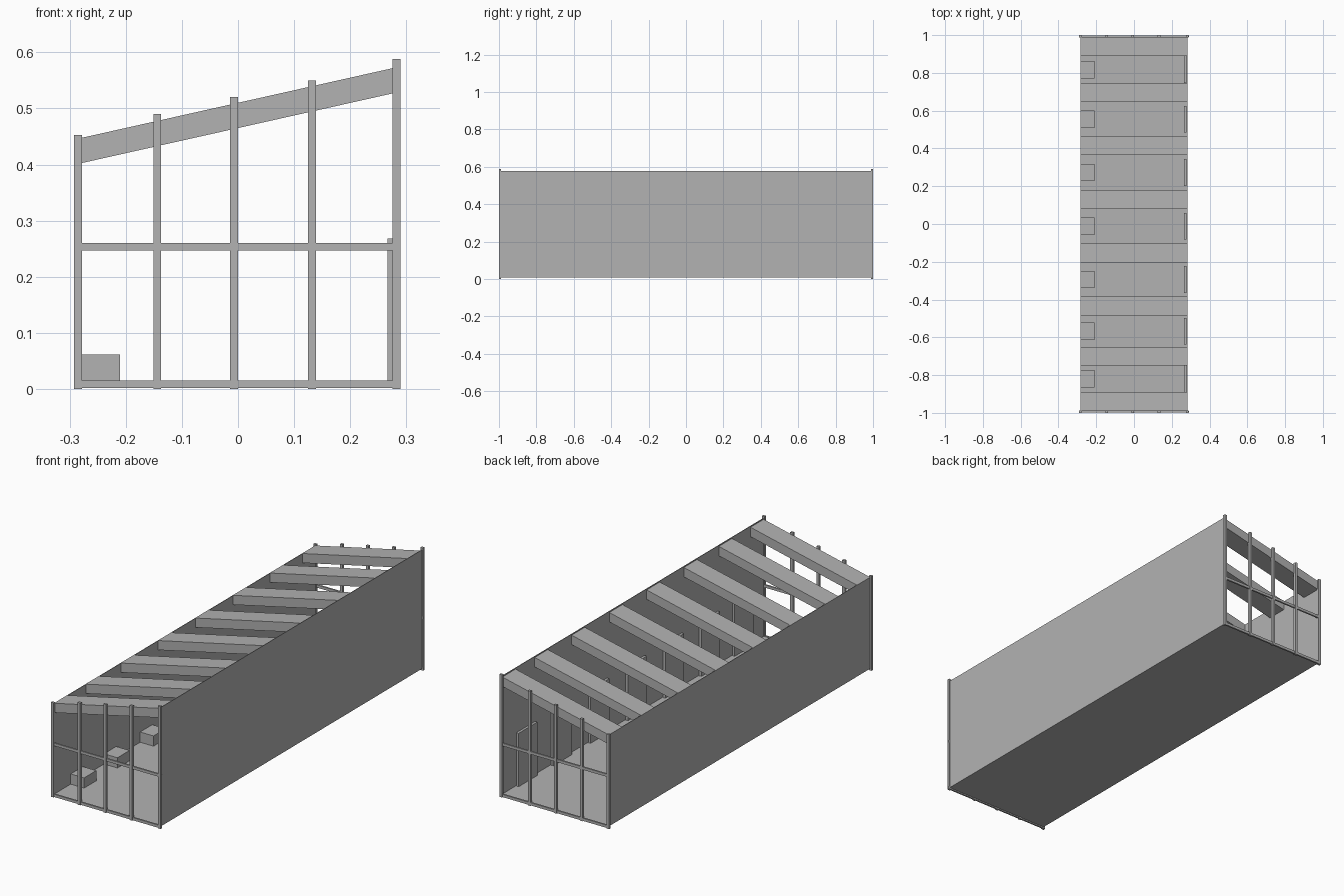
import bpy
import bmesh

cube = bpy.data.objects.get("Cube")
if cube:
    bpy.data.objects.remove(cube, do_unlink=True)

grey = bpy.data.materials.new("plain_grey")
grey.use_nodes = True
colour = (0.448, 0.448, 0.448, 1)
grey.diffuse_color = colour
grey.node_tree.nodes["Principled BSDF"].inputs["Base Color"].default_value = colour

LOW, HIGH = -0.284, 0.284      # outer faces of the two side walls
END = 0.99                     # inner face of the end frames


def roof_z(x):
    """Height of the sloping roof line."""
    return 0.51 + 0.224 * x


def block(name, x, y, z, slope=0.0):
    """Box between (min, max) ranges; slope shears it upward along x."""
    bm = bmesh.new()
    bmesh.ops.create_cube(bm, size=1)
    for v in bm.verts:
        v.co = [r[0] if c < 0 else r[1] for c, r in zip(v.co, (x, y, z))]
        v.co.z += slope * v.co.x
    mesh = bpy.data.meshes.new(name)
    bm.to_mesh(mesh)
    bm.free()
    mesh.materials.append(grey)
    obj = bpy.data.objects.new(name, mesh)
    bpy.context.collection.objects.link(obj)
    return obj


# Floor and side walls
block("floor", (LOW, HIGH), (-END, END), (0.008, 0.012))
block("low_wall", (LOW, LOW + 0.003), (-END, END), (0.01, roof_z(LOW)))
block("tall_wall", (HIGH - 0.003, HIGH), (-END, END), (0.01, 0.578))

# Sloping roof beams
beams = [-0.94, -0.70, -0.435, -0.153, 0.13, 0.415, 0.695, 0.94]
for i, y in enumerate(beams):
    block(f"roof_beam_{i + 1}", (LOW, HIGH), (y - 0.05, y + 0.05),
          (0.465, 0.51), slope=0.224)

# A seat box and an upright panel in every bay between the beams
for i, (a, b) in enumerate(zip(beams, beams[1:])):
    y = (a + b) / 2
    block(f"seat_box_{i + 1}", (LOW, -0.21), (y - 0.046, y + 0.046), (0.01, 0.061))
    block(f"wall_panel_{i + 1}", (0.266, 0.278), (y - 0.071, y + 0.071), (0.01, 0.268))

# Open lattice frames at both ends
posts = [(-0.285, 0.453), (-0.144, 0.49), (-0.007, 0.52), (0.132, 0.55), (0.2825, 0.588)]
for side, s in (("front", -1), ("back", 1)):
    post_y = sorted((s * 0.988, s))
    bar_y = sorted((s * END, s * 0.998))
    for i, (x, top) in enumerate(posts):
        block(f"{side}_post_{i + 1}", (x - 0.007, x + 0.007), post_y, (0, top))
    for name, z in (("bottom", 0.002), ("middle", 0.247)):
        block(f"{side}_{name}_bar", (-0.292, 0.29), bar_y, (z, z + 0.013))
